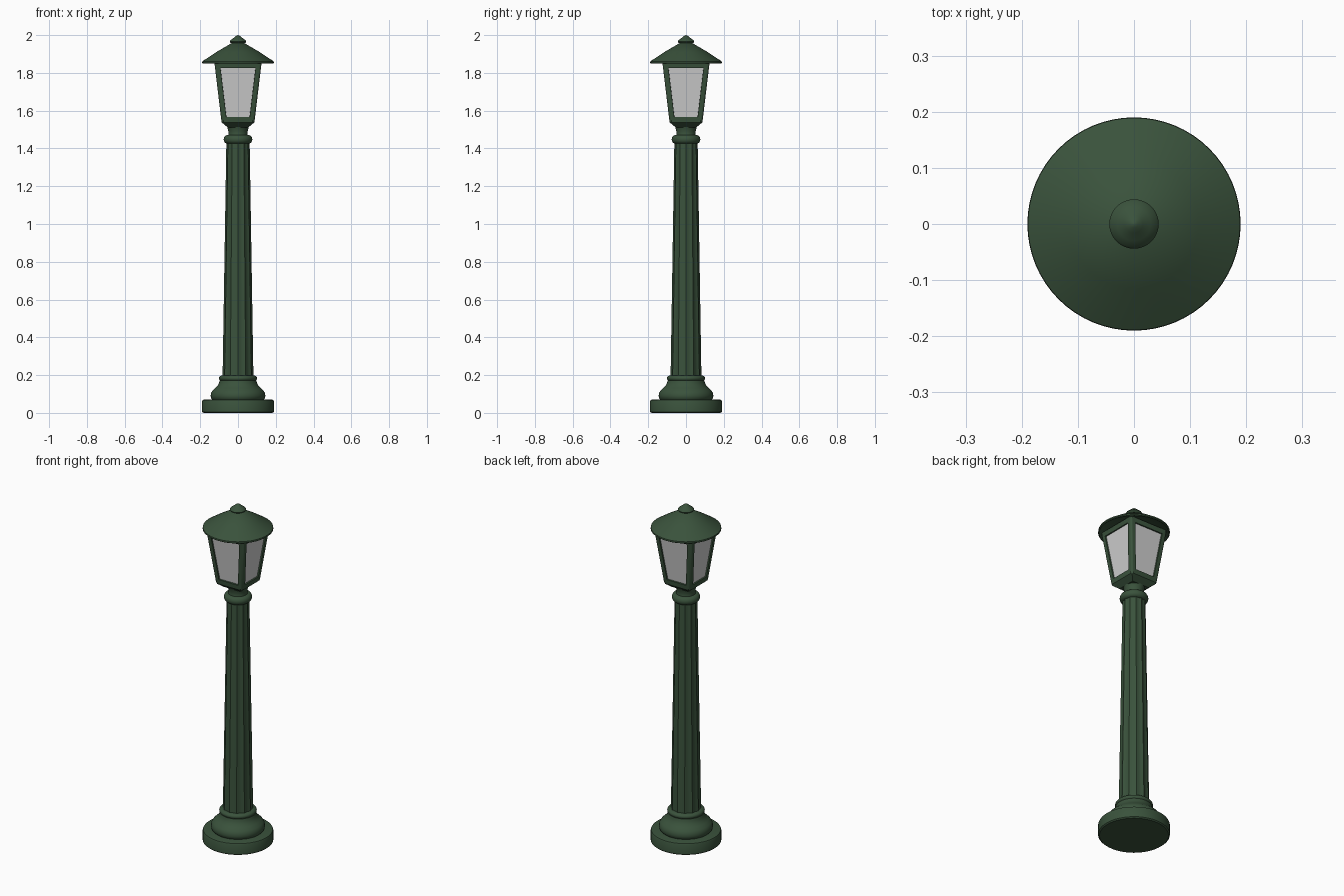
import bpy, bmesh, math

if "Cube" in bpy.data.objects:
    bpy.data.objects.remove(bpy.data.objects["Cube"])


def material(name, rgb):
    m = bpy.data.materials.new(name)
    m.diffuse_color = (*rgb, 1)
    m.use_nodes = True
    m.node_tree.nodes["Principled BSDF"].inputs["Base Color"].default_value = m.diffuse_color
    return m


GREEN = material("dark green paint", (0.042, 0.085, 0.045))
GLASS = material("pale glass", (0.62, 0.62, 0.62))


def finish(name, bm, mats, angle=35):
    bmesh.ops.recalc_face_normals(bm, faces=bm.faces[:])
    me = bpy.data.meshes.new(name)
    bm.to_mesh(me)
    bm.free()
    ob = bpy.data.objects.new(name, me)
    bpy.context.collection.objects.link(ob)
    for m in mats:
        me.materials.append(m)
    bpy.ops.object.select_all(action='DESELECT')
    ob.select_set(True)
    bpy.context.view_layer.objects.active = ob
    bpy.ops.object.shade_smooth_by_angle(angle=math.radians(angle))
    return ob


def loft(name, profile, n=64, flutes=0, depth=0):
    """Turn a (radius, z) profile round z, with optional flutes."""
    bm = bmesh.new()
    rings = []
    for r, z in profile:
        ring = []
        for i in range(n):
            a = 2 * math.pi * i / n
            q = r - depth * abs(math.sin(a * flutes / 2)) if flutes else r
            ring.append(bm.verts.new((q * math.cos(a), q * math.sin(a), z)))
        rings.append(ring)
    for lo, hi in zip(rings, rings[1:]):
        for i in range(n):
            j = (i + 1) % n
            bm.faces.new((lo[i], lo[j], hi[j], hi[i]))
    bm.faces.new(rings[0])
    bm.faces.new(rings[-1])
    return finish(name, bm, [GREEN])


def arc(r, z, h, bulge, steps=8):
    """Half-round moulding of half height h."""
    return [(r + bulge * math.cos(t), z + h * math.sin(t))
            for t in [math.pi * (k / steps - 0.5) for k in range(steps + 1)]]


# Foot and mouldings
loft("base_disc", [(0.183, 0), (0.19, 0.006), (0.19, 0.062), (0.187, 0.068), (0.18, 0.07)])
loft("base_flare", [(0.135, 0.068), (0.143, 0.078), (0.145, 0.09), (0.143, 0.105),
                    (0.135, 0.118), (0.12, 0.132), (0.107, 0.145), (0.1, 0.16),
                    (0.097, 0.172), (0.08, 0.174)])
loft("base_ring", arc(0.083, 0.183, 0.015, 0.018))

# Fluted tapering column
loft("column", [(0.082, 0.17), (0.0615, 1.44)], n=96, flutes=12, depth=0.005)
loft("neck_ring", arc(0.056, 1.448, 0.023, 0.02))
loft("neck", [(0.056, 1.45), (0.051, 1.475), (0.051, 1.49), (0.056, 1.51), (0.062, 1.525)])

# Four-sided lantern with recessed panes
bm = bmesh.new()
rings = []
for h, z in [(0.055, 1.512), (0.087, 1.538), (0.125, 1.855)]:
    rings.append([bm.verts.new((sx * h, sy * h, z))
                  for sx, sy in [(-1, -1), (1, -1), (1, 1), (-1, 1)]])
sides = []
for k in range(2):
    for i in range(4):
        j = (i + 1) % 4
        f = bm.faces.new((rings[k][i], rings[k][j], rings[k + 1][j], rings[k + 1][i]))
        if k:
            sides.append(f)
bm.faces.new(rings[0][::-1])
bm.faces.new(rings[2])
bm.normal_update()
corners = [e for e in bm.edges
           if e.verts[0] in rings[1] + rings[2] and e.verts[1] in rings[1] + rings[2]
           and abs(e.verts[0].co.z - e.verts[1].co.z) > 0.1]
bmesh.ops.inset_individual(bm, faces=sides, thickness=0.028, use_even_offset=True)
bmesh.ops.inset_individual(bm, faces=sides, thickness=0.001, depth=-0.008)
for f in sides:
    f.material_index = 1
bmesh.ops.bevel(bm, geom=corners, offset=0.01, segments=3, profile=0.5,
                affect='EDGES', material=-1)
finish("lantern", bm, [GREEN, GLASS], 30)

# Conical roof with hollow underside, and finial
loft("roof", [(0.1, 1.868), (0.178, 1.853), (0.185, 1.849), (0.19, 1.853),
              (0.189, 1.861), (0.115, 1.91), (0.035, 1.957)])
loft("finial", [(0.03, 1.95), (0.032, 1.956), (0.041, 1.961), (0.044, 1.966),
                (0.041, 1.972), (0.03, 1.98), (0.016, 1.991), (0.007, 1.998), (0.001, 2.0)], n=32)
